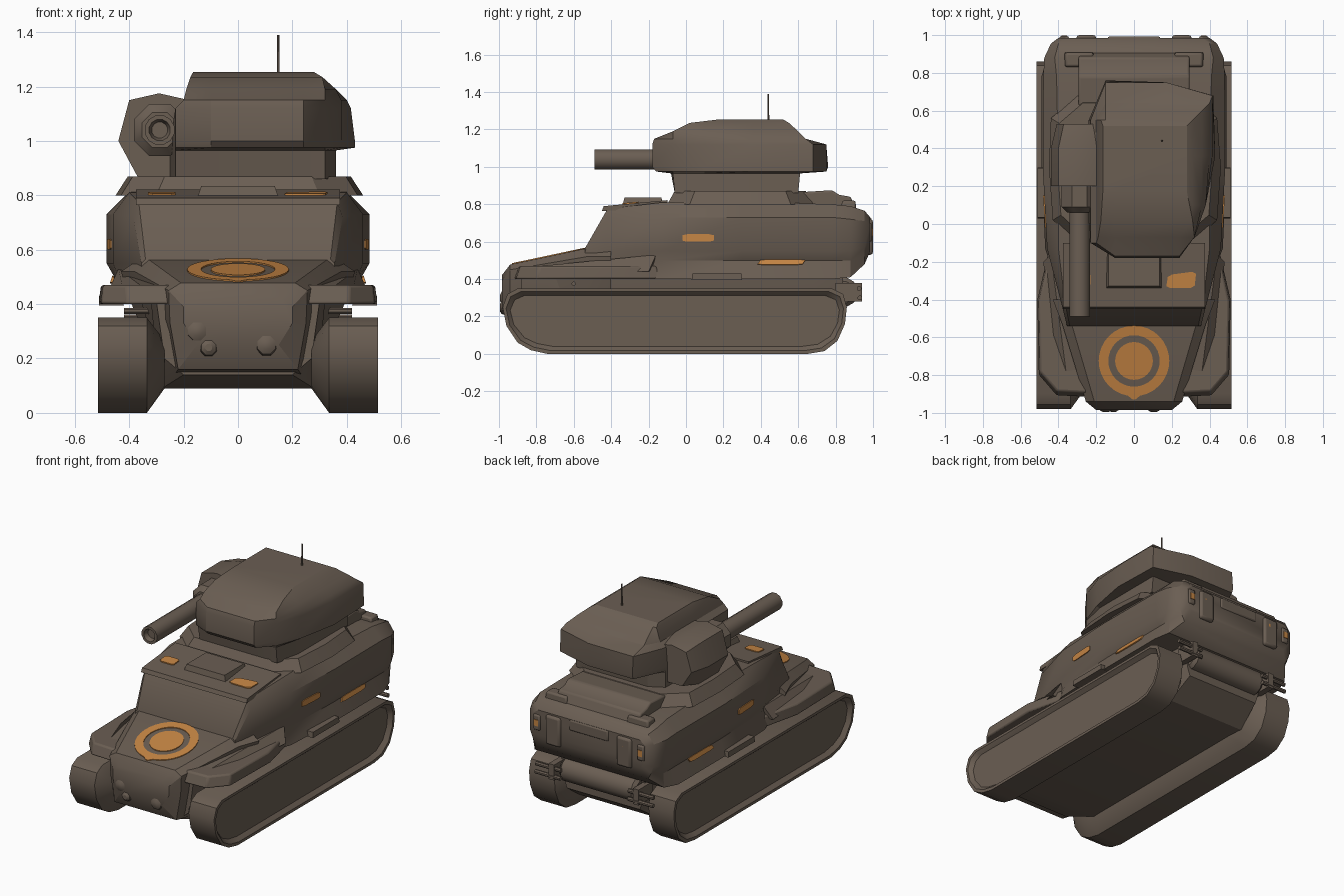
import bpy, bmesh, math
from mathutils import Vector

if "Cube" in bpy.data.objects:
    bpy.data.objects.remove(bpy.data.objects["Cube"])


def material(name, rgb):
    m = bpy.data.materials.new(name)
    m.diffuse_color = (*rgb, 1)
    m.use_nodes = True
    m.node_tree.nodes["Principled BSDF"].inputs["Base Color"].default_value = m.diffuse_color
    return m


BROWN = material("brown_armour", (0.145, 0.112, 0.086))
ORANGE = material("orange_paint", (0.56, 0.235, 0.058))


def loft(name, rings, mat=BROWN, caps=True, mirror=False, angle=32, bevel=0):
    """Skin equal-length closed loops of 3D points."""
    bm = bmesh.new()
    vs = [[bm.verts.new(p) for p in r] for r in rings]
    n = len(vs[0])
    for a, b in zip(vs, vs[1:]):
        for i in range(n):
            j = (i + 1) % n
            bm.faces.new((a[i], a[j], b[j], b[i]))
    if caps:
        bm.faces.new(vs[0])
        bm.faces.new(vs[-1])
    bmesh.ops.remove_doubles(bm, verts=bm.verts, dist=0.0005)
    bmesh.ops.recalc_face_normals(bm, faces=bm.faces)
    me = bpy.data.meshes.new(name)
    bm.to_mesh(me)
    bm.free()
    me.materials.append(mat)
    ob = bpy.data.objects.new(name, me)
    bpy.context.collection.objects.link(ob)
    for o in bpy.context.selected_objects:
        o.select_set(False)
    ob.select_set(True)
    bpy.context.view_layer.objects.active = ob
    bpy.ops.object.shade_smooth_by_angle(angle=math.radians(angle))
    if bevel:
        b = ob.modifiers.new("soft_edges", 'BEVEL')
        b.width, b.segments, b.limit_method = bevel, 2, 'ANGLE'
    if mirror:
        m = ob.modifiers.new("mirror", 'MIRROR')
        m.use_mirror_merge = False
    return ob


def body(name, sections, **kw):
    """Symmetric hull: each section is y plus half-outline (x, z) points."""
    return loft(name, [[(x, y, z) for x, z in h] + [(-x, y, z) for x, z in reversed(h)]
                       for y, h in sections], **kw)


def slab(name, outline, z0, z1, shrink=1.0, **kw):
    """Flat plate from a top-view outline, the top scaled towards its centre."""
    cx = sum(p[0] for p in outline) / len(outline)
    cy = sum(p[1] for p in outline) / len(outline)
    top = [(cx + (x - cx) * shrink, cy + (y - cy) * shrink, z1) for x, y in outline]
    return loft(name, [[(x, y, z0) for x, y in outline], top], **kw)


def box(name, x0, x1, y0, y1, z0, z1, **kw):
    return slab(name, [(x0, y0), (x1, y0), (x1, y1), (x0, y1)], z0, z1, **kw)


def tube(name, c, axis, stations, n=8, **kw):
    """Turned part: stations are (distance along axis, radius)."""
    rings = []
    for t, r in stations:
        ring = []
        for i in range(n):
            a = 2 * math.pi * (i + 0.5) / n
            u, v = r * math.cos(a), r * math.sin(a)
            d = {'x': (t, u, v), 'y': (u, t, v), 'z': (u, v, t)}[axis]
            ring.append(tuple(Vector(c) + Vector(d)))
        rings.append(ring)
    return loft(name, rings, **kw)


def patch(name, corners, lift, **kw):
    """Thin painted plate with clipped corners."""
    pts = [Vector(p) for p in corners]
    ring = []
    for i, p in enumerate(pts):
        ring += [p.lerp(pts[i - 1], 0.15), p.lerp(pts[(i + 1) % len(pts)], 0.15)]
    lift = Vector(lift)
    return loft(name, [[p - lift * 0.3 for p in ring], [p + lift for p in ring]], mat=ORANGE, **kw)


# Tracks: rounded run with a dished outer face and a tapered inner side
RUN = [(-.90, .35), (-.955, .32), (-.98, .25), (-.96, .15), (-.90, .06), (-.83, .02), (-.74, 0),
       (.65, 0), (.74, .015), (.81, .07), (.85, .16), (.86, .25), (.84, .32), (.78, .35)]


def run(x, d):
    return [(x, -.06 + (y + .06) * (1 - d / .92), .18 + (z - .18) * (1 - d / .18)) for y, z in RUN]


loft("track", [run(.27, .09), run(.335, 0), run(.515, 0), run(.515, .018), run(.49, .04)],
     mirror=True, angle=40)

# Lower hull between the tracks
body("lower_hull", [(-.88, [(.2, .14), (.27, .2), (.3, .41)]), (-.7, [(.28, .09), (.3, .2), (.32, .41)]),
                    (.68, [(.28, .09), (.3, .2), (.32, .41)]), (.84, [(.26, .2), (.28, .26), (.3, .41)])])

# Sloping nose and bonnet
body("bonnet", [(-.985, [(.15, .25), (.2, .33), (.2, .39), (.16, .42)]),
                (-.94, [(.22, .16), (.25, .33), (.255, .45), (.21, .478)]),
                (-.53, [(.26, .1), (.36, .42), (.38, .52), (.33, .565)]),
                (-.40, [(.26, .1), (.4, .42), (.43, .52), (.35, .575)])])

# Main cab and engine body
body("upper_hull", [
    (-.54, [(.33, .40), (.35, .48), (.355, .52), (.355, .55), (.34, .565)]),
    (-.42, [(.36, .40), (.38, .50), (.385, .55), (.385, .72), (.365, .775)]),
    (-.13, [(.47, .40), (.44, .50), (.46, .55), (.46, .73), (.40, .81)]),
    (.30, [(.49, .40), (.455, .50), (.483, .55), (.483, .73), (.40, .815)]),
    (.78, [(.49, .40), (.455, .50), (.48, .55), (.48, .73), (.41, .80)]),
    (.88, [(.46, .41), (.455, .50), (.475, .55), (.475, .72), (.42, .79)]),
    (.955, [(.40, .48), (.42, .52), (.44, .57), (.44, .71), (.40, .765)]),
    (.985, [(.36, .55), (.38, .57), (.40, .60), (.40, .70), (.36, .73)])])

# Roof lip over the windscreen
ROOF = [(-.45, .765), (-.44, .79), (-.10, .822), (-.10, .77)]
loft("roof_lip", [[(x, y, z) for y, z in ROOF] for x in (-.375, .375)])
box("roof_hatch", -.15, .15, -.34, -.12, .79, .835, shrink=.9)

# Front mudguards, side steps and sill edges
slab("mudguard", [(.2, -.92), (.41, -.91), (.505, -.80), (.513, -.4), (.45, -.13), (.2, -.13)],
     .40, .47, shrink=.93, mirror=True, bevel=.01)
loft("mudguard_fillet", [[(.22, -.88, .44), (.42, -.80, .44), (.36, -.78, .47), (.22, -.86, .46)],
                         [(.22, -.14, .44), (.48, -.2, .44), (.44, -.16, .53), (.22, -.14, .53)]], mirror=True)
box("side_step", .42, .512, .03, .30, .395, .43, mirror=True, shrink=.97)

# Turret collar and raised rear deck
COLLAR = [(-.3, -.1), (.3, -.1), (.44, .02), (.46, .3), (.44, .56), (.3, .68), (-.3, .68),
          (-.44, .56), (-.45, .3), (-.43, .02)]
slab("turret_collar", COLLAR, .80, .87, shrink=.9)
DECK = [(.55, .79), (.62, .865), (.78, .875), (.82, .85), (.88, .84), (.91, .77)]
loft("rear_deck", [[(x * .98, y, z) for y, z in DECK] for x in (-.3, .3)], bevel=.01)
for s in (-1, 1):
    box("deck_locker", s * .29 - .08, s * .29 + .08, .83, .91, .77, .82, shrink=.9, bevel=.01)

# Turret shell: one outline, clamped to smaller boxes towards the top
OUT = [(-.10, -.18), (.24, -.18), (.32, -.07), (.38, .10), (.43, .36), (.42, .68), (.17, .75),
       (-.15, .76), (-.24, .55), (-.25, .2), (-.23, -.10)]


def clamp(z, x0, x1, y0, y1):
    return [(min(max(x, x0), x1), min(max(y, y0), y1), z) for x, y in OUT]


loft("turret", [clamp(.86, -.32, .36, -.06, .60), clamp(.965, -.3, .36, -.08, .61),
                clamp(.975, -.4, .43, -.16, .75), clamp(1.0, -.4, .43, -.18, .76),
                clamp(1.12, -.23, .415, -.18, .75), clamp(1.15, -.2, .40, -.17, .64),
                clamp(1.19, -.19, .36, -.07, .60), clamp(1.235, -.175, .31, .02, .55),
                clamp(1.253, -.165, .28, .17, .52)], angle=28)

# Gun pod on the turret's left side
POD = [(-.18, .87), (-.37, .87), (-.44, 1.0), (-.40, 1.15), (-.29, 1.175), (-.18, 1.15)]
loft("gun_pod", [[(x, .20, z) for x, z in POD], [(x, .40, z) for x, z in POD],
                 [(x * .93, .53, 1.01 + (z - 1.01) * .8) for x, z in POD]])
tube("gun_mantlet", (-.288, 0, 1.04), 'y', [(.06, .07), (.09, .103), (.24, .103)])
tube("gun_barrel", (-.288, 0, 1.04), 'y', [(-.46, .03), (-.49, .04), (-.49, .056), (.12, .056)], n=12)
tube("antenna", (.148, .44, 0), 'z', [(1.24, .006), (1.39, .004)])

# Round lamps on the nose
for x, z, r in ((-.15, .30, .042), (-.108, .24, .034), (.105, .25, .042)):
    tube("nose_lamp", (x, -.95, z), 'y', [(-.045, r * .4), (-.035, r * .85), (-.02, r), (.06, r * .8)])

# Rear pads, tail lamps, exhaust drum and pipes
box("rear_pad", .2, .305, .96, 1.0, .53, .72, mirror=True, bevel=.015)
box("tail_lamp", .345, .395, .94, .995, .60, .70, mirror=True, bevel=.01)
box("tail_lamp_glass", .355, .385, .99, .999, .63, .67, mat=ORANGE, mirror=True)
box("rear_centre_plate", -.14, .14, .96, .992, .66, .73, bevel=.01)
box("pad_marking", .235, .27, .997, 1.0, .66, .68, mat=ORANGE, mirror=True)
tube("exhaust_drum", (0, .84, .33), 'x', [(-.27, .06), (-.25, .08), (.25, .08), (.27, .06)], n=12)
for y, z in ((.925, .35), (.93, .30)):
    tube("rear_pipe", (0, y, z), 'x', [(.24, .013), (.42, .013)], mirror=True)
box("pipe_bracket", .28, .32, .80, .94, .28, .38, mirror=True)
tube("hull_strut", (0, -.6, .375), 'x', [(.28, .012), (.42, .012)], mirror=True)


# Painted bonnet ring and disc, lying on the bonnet slope
def circle(r, lift):
    return [(r * math.cos(a), -.725 + r * math.sin(a),
             .478 + (.215 + r * math.sin(a)) * .212 + lift)
            for a in (2 * math.pi * i / 32 for i in range(32))]


loft("bonnet_ring", [circle(.187, -.002), circle(.187, .005), circle(.136, .005), circle(.136, -.002)],
     mat=ORANGE, caps=False)
loft("bonnet_disc", [circle(.10, -.002), circle(.10, .005)], mat=ORANGE)
patch("bonnet_ring_tip", [(-.05, -.895, .488), (0, -.935, .479), (.05, -.895, .488)], (0, 0, .005))

# Painted roof and side flashes
patch("roof_flash_right", [(.17, -.34, .80), (.32, -.34, .80), (.33, -.25, .808), (.18, -.27, .806)], (0, 0, .006))
patch("roof_flash_left", [(-.33, -.33, .801), (-.23, -.33, .801), (-.23, -.26, .807), (-.33, -.26, .807)], (0, 0, .006))
patch("side_flash", [(.466, -.02, .60), (.476, .15, .60), (.476, .15, .64), (.466, -.02, .64)],
      (.005, 0, 0), mirror=True)
patch("sill_flash", [(.465, .38, .475), (.465, .62, .475), (.456, .64, .503), (.456, .40, .503)],
      (.006, 0, .002), mirror=True)
